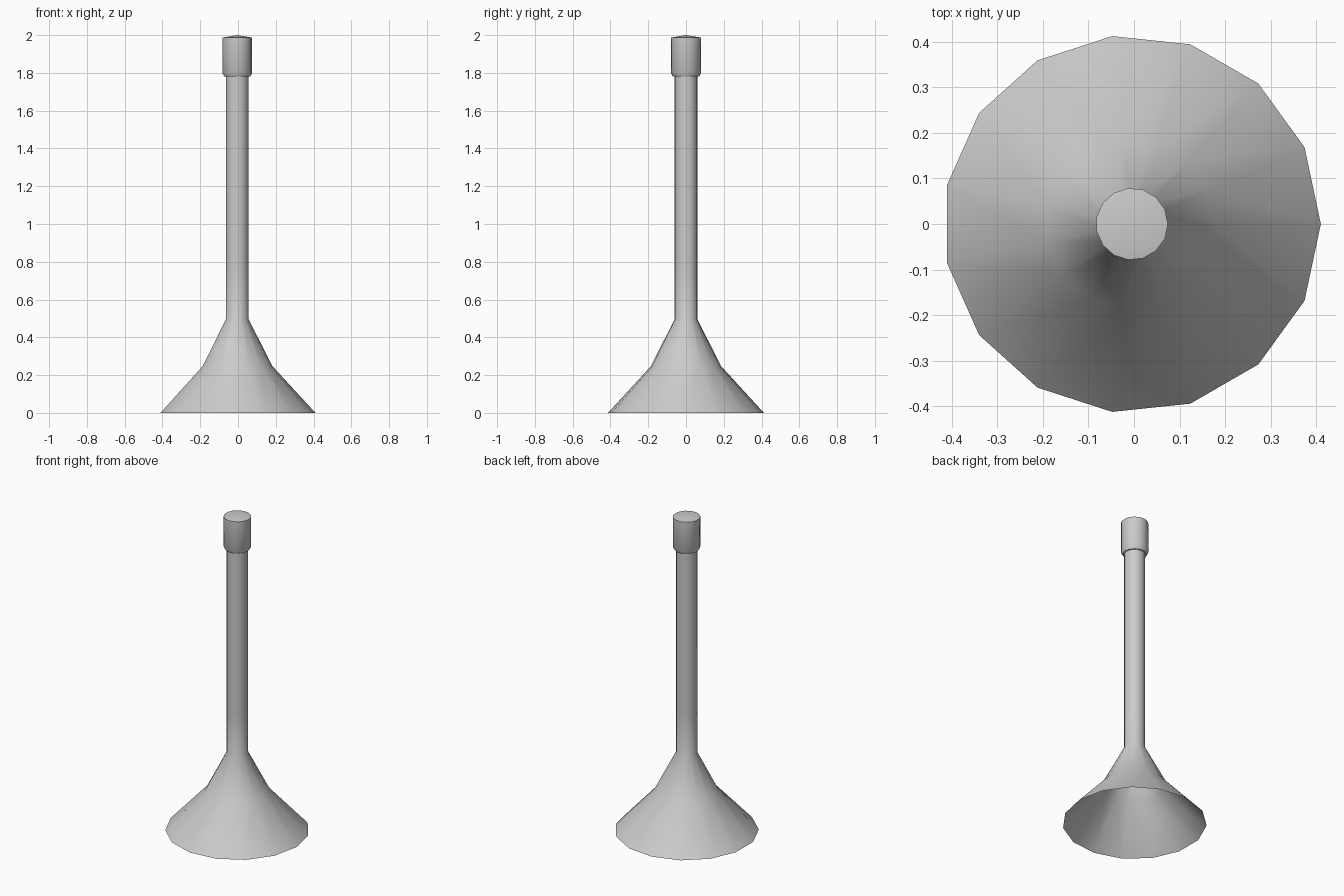
import bpy, bmesh, math

if "Cube" in bpy.data.objects:
    bpy.data.objects.remove(bpy.data.objects["Cube"])

SIDES = 15
AXIS_X = -0.0045  # odd side count: shift so the bounds are centred


def lathe(name, profile, apex=None):
    """Revolve (radius, z) points; optionally close the top with a shallow fan."""
    bm = bmesh.new()
    rings = []
    for r, z in profile:
        rings.append([bm.verts.new((r * math.cos(i * math.tau / SIDES) + AXIS_X,
                                    r * math.sin(i * math.tau / SIDES), z))
                      for i in range(SIDES)])
    for a, b in zip(rings, rings[1:]):
        for i in range(SIDES):
            j = (i + 1) % SIDES
            bm.faces.new((a[i], a[j], b[j], b[i]))
    if apex is not None:
        tip = bm.verts.new((AXIS_X, 0, apex))
        top = rings[-1]
        for i in range(SIDES):
            bm.faces.new((top[i], top[(i + 1) % SIDES], tip))
    mesh = bpy.data.meshes.new(name)
    bm.to_mesh(mesh)
    bm.free()
    obj = bpy.data.objects.new(name, mesh)
    bpy.context.collection.objects.link(obj)
    bpy.ops.object.select_all(action='DESELECT')
    obj.select_set(True)
    bpy.context.view_layer.objects.active = obj
    bpy.ops.object.shade_smooth_by_angle(angle=math.radians(30))
    return obj


# Flared open base running into the thin shaft
lathe("flared_base_and_shaft",
      [(0.4146, 0), (0.187, 0.247), (0.061, 0.495), (0.061, 0.75), (0.061, 1.78)])

# Wider cap with a bevelled lower edge and slightly domed top
lathe("end_cap",
      [(0.061, 1.78), (0.069, 1.78), (0.079, 1.797), (0.079, 1.987)], apex=2.0)
